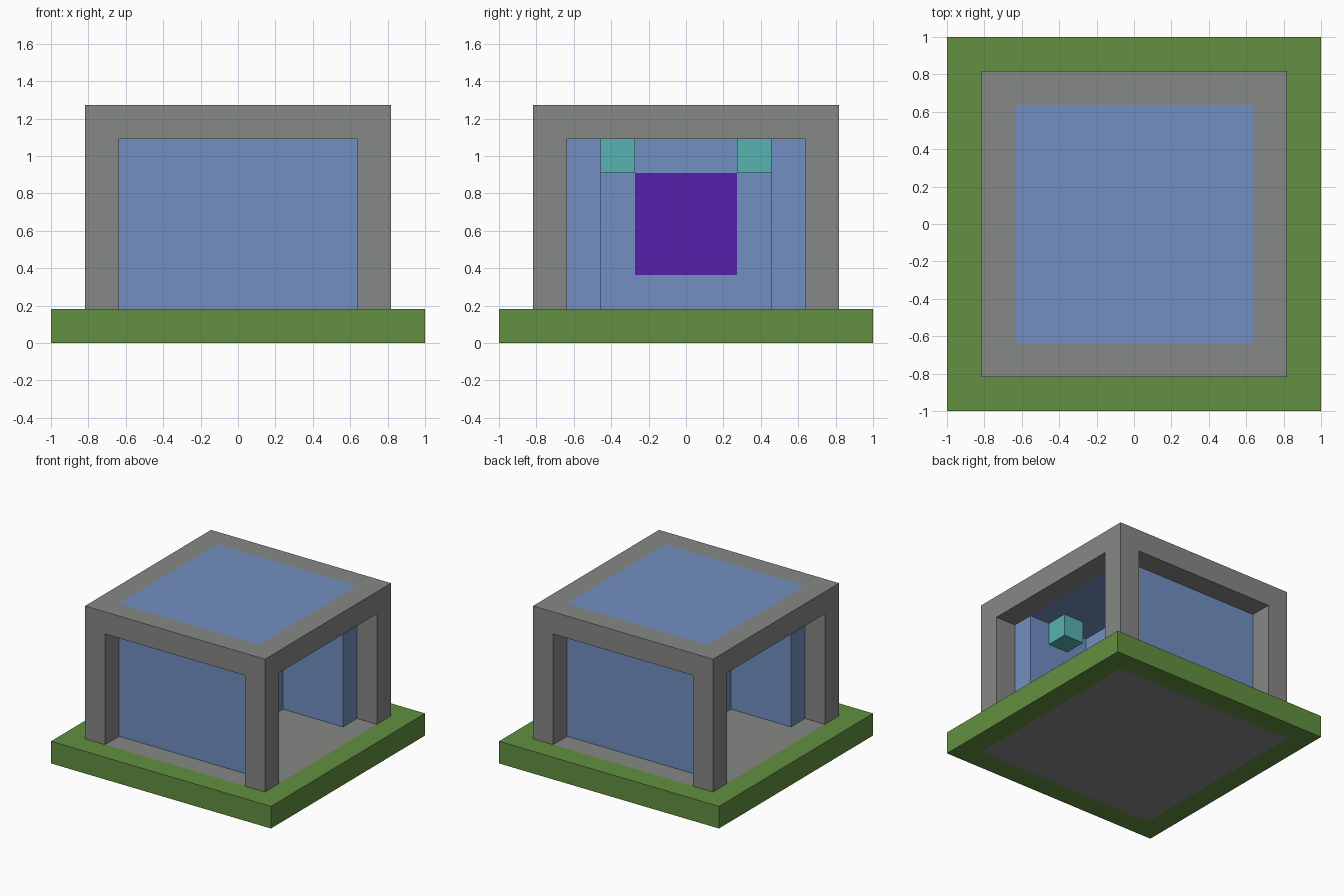
import bpy
from mathutils import Vector

old = bpy.data.objects.get("Cube")
if old:
    bpy.data.objects.remove(old)

U = 2 / 11  # one building block


def material(name, *rgb):
    m = bpy.data.materials.new(name)
    m.use_nodes = True
    m.diffuse_color = (*rgb, 1)
    m.node_tree.nodes["Principled BSDF"].inputs["Base Color"].default_value = (*rgb, 1)
    return m


green = material("grass_green", 0.122, 0.279, 0.051)
grey = material("stone_grey", 0.24, 0.246, 0.24)
blue = material("glass_blue", 0.168, 0.275, 0.539)
teal = material("lamp_teal", 0.098, 0.445, 0.445)
purple = material("panel_purple", 0.093, 0.0144, 0.402)


def box(name, low, high, mat=None):
    """Box between two corners given in block units."""
    low, high = Vector(low) * U, Vector(high) * U
    bpy.ops.mesh.primitive_cube_add(size=1, location=(low + high) / 2)
    ob = bpy.context.object
    ob.name = ob.data.name = name
    ob.scale = high - low
    bpy.ops.object.transform_apply(location=False, rotation=False, scale=True)
    if mat:
        ob.data.materials.append(mat)
    return ob


def cut(ob, low, high):
    """Carve a box-shaped opening out of an object."""
    tool = box("cutter", low, high)
    tool.hide_render = True
    mod = ob.modifiers.new("opening", "BOOLEAN")
    mod.operation, mod.solver, mod.object = "DIFFERENCE", "EXACT", tool
    bpy.context.view_layer.objects.active = ob
    bpy.ops.object.modifier_apply(modifier=mod.name)
    bpy.data.objects.remove(tool)


# Grass border with the stone floor set flush into it
grass = box("grass_border", (-5.5, -5.5, 0), (5.5, 5.5, 1), green)
cut(grass, (-4.5, -4.5, -1), (4.5, 4.5, 2))
box("stone_floor", (-4.5, -4.5, 0), (4.5, 4.5, 1), grey)

# Stone frame: four corner posts and a roof rim
frame = box("stone_frame", (-4.5, -4.5, 1), (4.5, 4.5, 7), grey)
cut(frame, (-3.5, -6, 0), (3.5, 6, 6))
cut(frame, (-6, -3.5, 0), (6, 3.5, 6))
cut(frame, (-3.5, -3.5, 5), (3.5, 3.5, 8))

# Glass roof, flush with the rim
box("glass_roof", (-3.5, -3.5, 6), (3.5, 3.5, 7), blue)

# Recessed glass walls at front and back
box("front_glass", (-3.5, -3.5, 1), (3.5, -2.5, 6), blue)
box("back_glass", (-3.5, 2.5, 1), (3.5, 3.5, 6), blue)

# Dividing wall across the middle with a flush panel
wall = box("middle_wall", (-0.5, -2.5, 1), (0.5, 2.5, 6), blue)
cut(wall, (-1, -1.5, 2), (1, 1.5, 5))
box("middle_panel", (-0.5, -1.5, 2), (0.5, 1.5, 5), purple)

# Ceiling lamps, one in each corner of the two rooms
for side, x in (("right", -2), ("left", 2)):
    for end, y in (("front", -2), ("back", 2)):
        box(f"{end}_{side}_lamp", (x - 0.5, y - 0.5, 5), (x + 0.5, y + 0.5, 6), teal)
